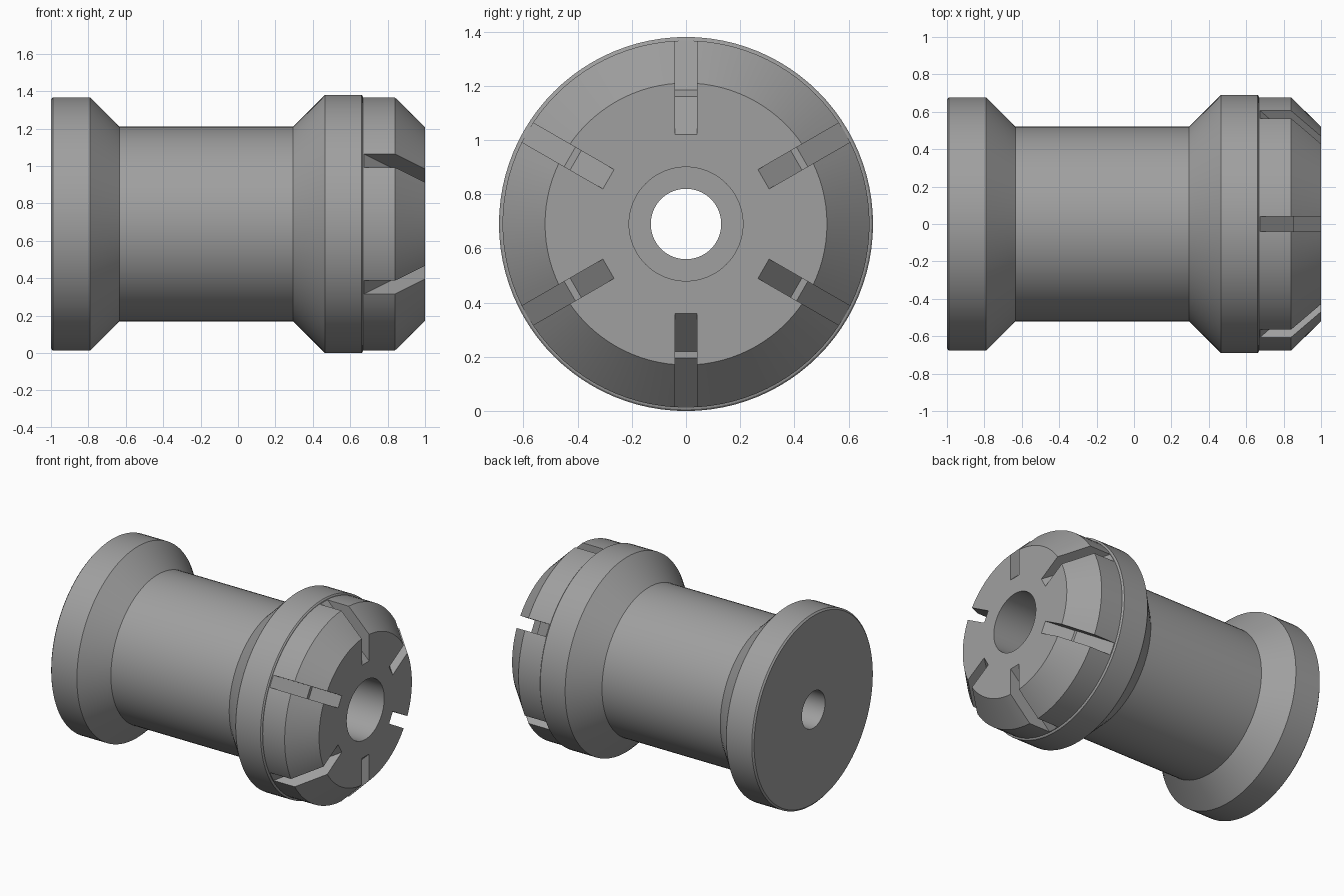
import bpy, bmesh, math
from mathutils import Matrix, Vector

if "Cube" in bpy.data.objects:
    bpy.data.objects.remove(bpy.data.objects["Cube"])

R = 0.69      # axis height, equal to the largest radius
SEGS = 96

gray = bpy.data.materials.new("steel gray")
gray.diffuse_color = (0.35, 0.35, 0.35, 1)
gray.use_nodes = True
gray.node_tree.nodes["Principled BSDF"].inputs["Base Color"].default_value = gray.diffuse_color


def make_object(name, bm):
    bmesh.ops.recalc_face_normals(bm, faces=bm.faces)
    mesh = bpy.data.meshes.new(name)
    bm.to_mesh(mesh)
    bm.free()
    mesh.materials.append(gray)
    obj = bpy.data.objects.new(name, mesh)
    bpy.context.collection.objects.link(obj)
    return obj


# Turned body: closed (x, radius) profile revolved around the x axis
profile = [(-1, 0.13), (-1, 0.665), (-0.99, 0.677), (-0.79, 0.677), (-0.633, 0.52),
           (0.295, 0.52), (0.465, 0.69), (0.66, 0.69), (0.666, 0.684), (0.668, 0.677),
           (0.84, 0.677), (1, 0.52), (1, 0.21), (-0.6, 0.21), (-0.6, 0.13)]
bm = bmesh.new()
rings = []
for x, r in profile:
    rings.append([bm.verts.new((x, r * math.sin(a), R + r * math.cos(a)))
                  for a in (2 * math.pi * i / SEGS for i in range(SEGS))])
for k, ring in enumerate(rings):
    nxt = rings[(k + 1) % len(rings)]
    for i in range(SEGS):
        j = (i + 1) % SEGS
        bm.faces.new((ring[i], ring[j], nxt[j], nxt[i]))
body = make_object("spool_body", bm)

# Six radial slots with a stepped, sloping floor
slot = [(1.05, 0.282), (0.855, 0.47), (0.855, 0.495), (0.67, 0.68), (0.67, 0.8), (1.05, 0.8)]
bm = bmesh.new()
for k in range(6):
    turn = Matrix.Translation((0, 0, R)) @ Matrix.Rotation(k * math.pi / 3, 4, 'X')
    sides = [[bm.verts.new(turn @ Vector((x, y, r))) for x, r in slot] for y in (-0.041, 0.041)]
    for side in sides:
        bm.faces.new(side)
    for i in range(len(slot)):
        j = (i + 1) % len(slot)
        bm.faces.new((sides[0][i], sides[0][j], sides[1][j], sides[1][i]))
cutter = make_object("slot_cutter", bm)
cutter.hide_render = True
cutter.hide_viewport = True

cut = body.modifiers.new("slots", 'BOOLEAN')
cut.operation = 'DIFFERENCE'
cut.solver = 'EXACT'
cut.object = cutter

# Apply the cut, then shade smooth with sharp machined edges
bpy.context.view_layer.objects.active = body
body.select_set(True)
bpy.ops.object.modifier_apply(modifier=cut.name)
bpy.data.objects.remove(cutter)
bpy.ops.object.shade_smooth_by_angle(angle=math.radians(25))
